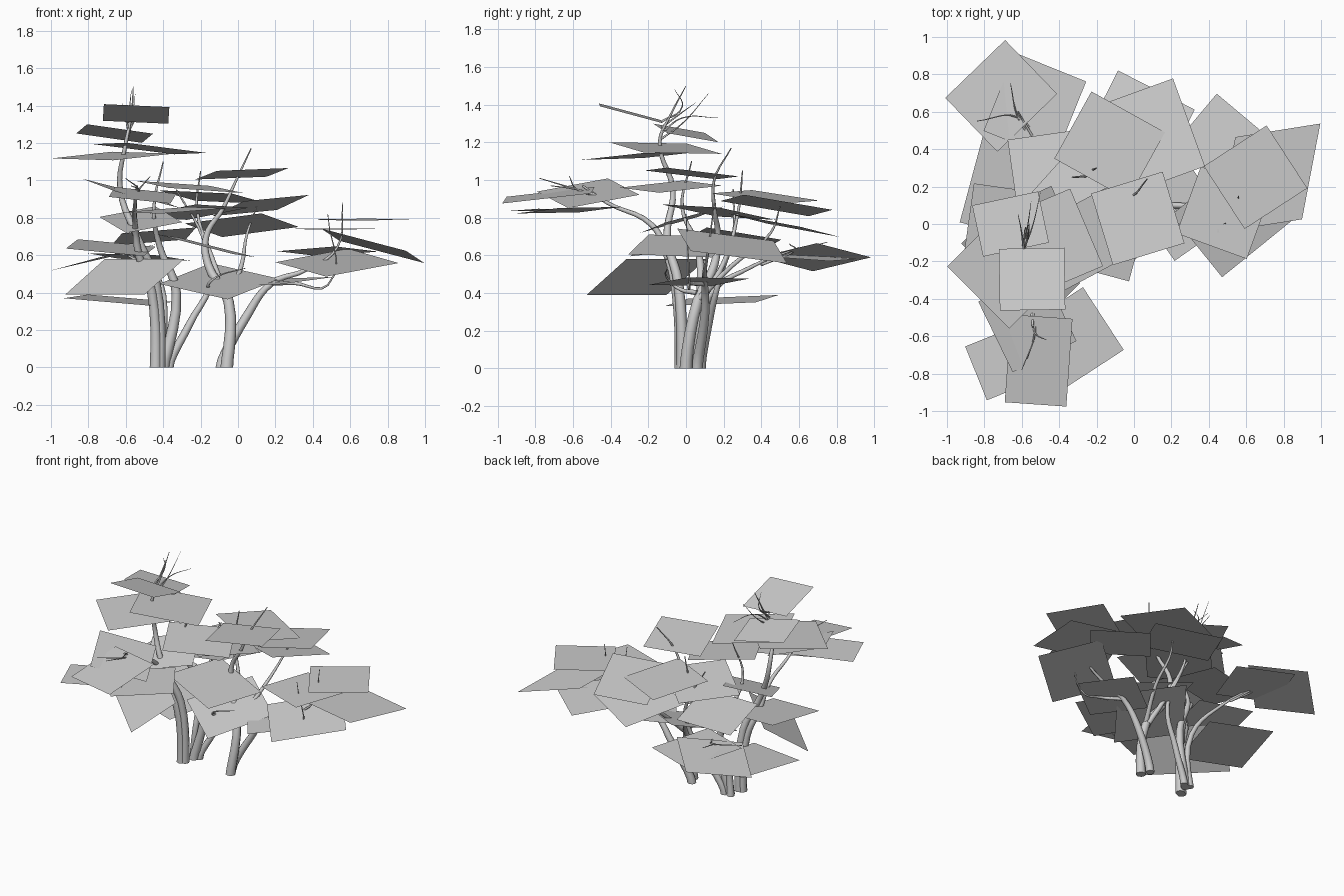
import bpy
from math import cos, sin, radians

default_cube = bpy.data.objects.get("Cube")
if default_cube:
    bpy.data.objects.remove(default_cube, do_unlink=True)

GREY = (0.6, 0.6, 0.6, 1.0)
material = bpy.data.materials.new("pale_grey")
material.use_nodes = True
material.diffuse_color = GREY
shader = next(n for n in material.node_tree.nodes if n.type == 'BSDF_PRINCIPLED')
shader.inputs["Base Color"].default_value = GREY
shader.inputs["Roughness"].default_value = 0.9


def foliage_card(name, center, size, turn, slope_x=0.0, slope_y=0.0, skew=0.0):
    """A flat leaf card, turned about z, sloped along x and y, and optionally skewed."""
    c, s = cos(radians(turn)), sin(radians(turn))
    corners = []
    for u, v in ((-1, -1), (1, -1), (1, 1), (-1, 1)):
        b = v * size[1] / 2
        a = u * size[0] / 2 + skew * b
        dx, dy = a * c - b * s, a * s + b * c
        corners.append((center[0] + dx, center[1] + dy,
                        center[2] + slope_x * dx + slope_y * dy))
    mesh = bpy.data.meshes.new(name)
    mesh.from_pydata(corners, [], [(0, 1, 2, 3)])
    mesh.materials.append(material)
    bpy.context.collection.objects.link(bpy.data.objects.new(name, mesh))


def branch(name, path, thick, thin, upright=False):
    """A tapered round limb along a smooth path; upright limbs leave the ground vertically."""
    curve = bpy.data.curves.new(name, 'CURVE')
    curve.dimensions = '3D'
    curve.resolution_u = 5
    curve.bevel_depth = 1.0
    curve.bevel_resolution = 2
    curve.use_fill_caps = True
    spline = curve.splines.new('BEZIER')
    spline.bezier_points.add(len(path) - 1)
    last = len(path) - 1
    for i, (point, position) in enumerate(zip(spline.bezier_points, path)):
        point.co = position
        point.handle_left_type = point.handle_right_type = 'AUTO'
        point.radius = thin + (thick - thin) * (1 - i / last) ** 1.2
    if upright:
        root = spline.bezier_points[0]
        root.handle_left_type = root.handle_right_type = 'FREE'
        x, y, z = path[0]
        root.handle_left, root.handle_right = (x, y, z - .05), (x, y, z + .05)
    limb = bpy.data.objects.new(name, curve)
    bpy.context.collection.objects.link(limb)
    curve.materials.append(material)
    bpy.ops.object.select_all(action='DESELECT')
    limb.select_set(True)
    bpy.context.view_layer.objects.active = limb
    bpy.ops.object.convert(target='MESH')
    bpy.ops.object.shade_smooth_by_angle(angle=radians(60))


# Trunks of the right-hand tree
branch("front_trunk", [(-.44, -.03, 0), (-.46, -.05, .4), (-.53, -.1, .6),
                       (-.55, -.18, .76), (-.55, -.42, .88), (-.54, -.55, .97)], .032, .006, True)
branch("tall_trunk", [(-.42, -.02, 0), (-.44, -.04, .45), (-.54, -.1, .7), (-.63, -.07, .95),
                      (-.6, -.14, 1.2), (-.57, -.08, 1.35), (-.56, 0, 1.5)], .032, .002, True)
branch("middle_trunk", [(-.4, .06, 0), (-.33, .08, .4), (-.42, .06, .65),
                        (-.45, -.02, .85), (-.4, .03, 1.1)], .034, .003, True)
branch("leaning_trunk", [(-.37, .08, 0), (-.26, .12, .23), (-.14, .18, .48),
                         (-.19, .25, .7), (-.33, .25, .95)], .026, .004, True)
branch("back_trunk", [(-.42, .08, 0), (-.4, .12, .38), (-.48, .35, .54),
                      (-.62, .6, .64)], .026, .004, True)

# Trunks of the left-hand tree
branch("upright_trunk", [(-.06, .0, 0), (-.05, .06, .35), (-.16, .15, .55), (-.17, .17, .7),
                         (-.08, .15, .85), (-.01, .15, 1.0), (.07, .24, 1.17)], .034, .003, True)
branch("side_trunk", [(-.09, .06, 0), (.05, .1, .28), (.18, .1, .45), (.36, .1, .52),
                      (.53, .12, .64), (.56, .15, .88)], .03, .002, True)
branch("inner_limb", [(-.06, .08, .36), (-.13, .2, .56), (-.22, .28, .85),
                      (-.2, .3, 1.05)], .02, .003)
branch("outer_limb", [(.18, .1, .45), (.3, .02, .45), (.48, .02, .44), (.48, .0, .82)], .014, .002)
branch("back_limb", [(-.05, .06, .36), (.02, .25, .55), (.05, .45, .72), (.1, .5, .86)], .018, .003)

# Bare twigs at the crown and above the foliage
crown_tips = [(-.55, .12, 1.46), (-.5, .17, 1.33), (-.62, .05, 1.41), (-.57, -.06, 1.48)]
for i, tip in enumerate(crown_tips):
    root = (-.59, -.13, 1.22 + .03 * i)
    bend = ((root[0] + tip[0]) / 2, -.02, root[2] + .08)
    branch(f"crown_twig_{i}", [root, bend, tip], .006, .001)
for i, tip in enumerate([(-.6, -.78, 1.01), (-.47, -.62, 1.02), (-.57, -.72, .97)]):
    branch(f"front_twig_{i}", [(-.54, -.48, .92), (-.53, -.58, .95), tip], .008, .002)
for i, tip in enumerate([(-.84, .55, .66), (-.66, .75, .67)]):
    branch(f"back_twig_{i}", [(-.5, .4, .55), (-.62, .57, .62), tip], .008, .002)
branch("low_twig", [(-.05, .06, .4), (-.16, -.05, .43), (-.12, -.1, .48), (.04, -.1, .53)], .014, .002)

# Foliage of the high crown: centre, size, turn, slope along x and y, skew
crown = [((-.545, -.295, 1.355), (.35, .33), 1, -.04, -.27),
         ((-.66, 0, 1.25), (.36, .28), 12, -.1, -.2),
         ((-.67, -.23, 1.13), (.47, .46), -45, .04, .07),
         ((-.47, -.11, 1.17), (.47, .45), 23, -.1, -.06),
         ((-.26, -.08, .965), (.45, .38), 28, -.1, .06)]

# Foliage reaching to the front
front = [((-.57, -.52, .93), (.42, .38), -64, -.28, .05),
         ((-.51, -.73, .92), (.33, .47), -4, -.1, .12),
         ((-.65, -.72, .84), (.42, .31), 22, .03, 0),
         ((-.34, -.62, .84), (.42, .4), 33, .05, .05)]

# Foliage low around the right-hand tree
low = [((-.605, -.21, .485), (.6, .3), -45, .45, .45),
       ((-.68, -.04, .64), (.42, .46), -8, -.08, .12),
       ((-.64, .19, .36), (.47, .5), -15, -.07, .06),
       ((-.71, .685, .59), (.4, .445), -46, .25, -.02),
       ((-.53, .63, .59), (.41, .45), -22, -.05, -.05),
       ((-.45, .28, .7), (.4, .4), 8, .1, -.15),
       ((-.52, -.02, .79), (.33, .34), 25, .05, .3),
       ((-.25, .17, .83), (.44, .42), -42, .08, -.13)]

# Foliage over the left-hand tree
centre = [((.02, .03, 1.035), (.4, .4), 17, .07, -.1),
          ((-.13, .42, .91), (.45, .41), -29, -.1, -.1),
          ((.12, .48, .865), (.37, .5), 20, .14, -.12),
          ((.02, .52, .76), (.46, .44), -27, .03, -.2),
          ((-.17, -.03, .65), (.42, .46), -15, -.25, .03),
          ((-.1, .05, .46), (.46, .46), 53, 0, .3)]

# Foliage on the long side limb
side = [((.65, .25, .79), (.4, .4), -57, 0, .02),
        ((.72, .245, .65), (.46, .49), 9, -.25, -.08, .36),
        ((.48, .06, .74), (.4, .38), -20, 0, .01),
        ((.53, .04, .56), (.5, .43), 39, 0, .23),
        ((.48, .43, .62), (.36, .4), 50, 0, -.1),
        ((.25, .07, .46), (.36, .4), 35, .1, .05)]

groups = {"crown": crown, "front": front, "low": low, "centre": centre, "side": side}
for group, cards in groups.items():
    for i, settings in enumerate(cards):
        foliage_card(f"{group}_foliage_{i}", *settings)
